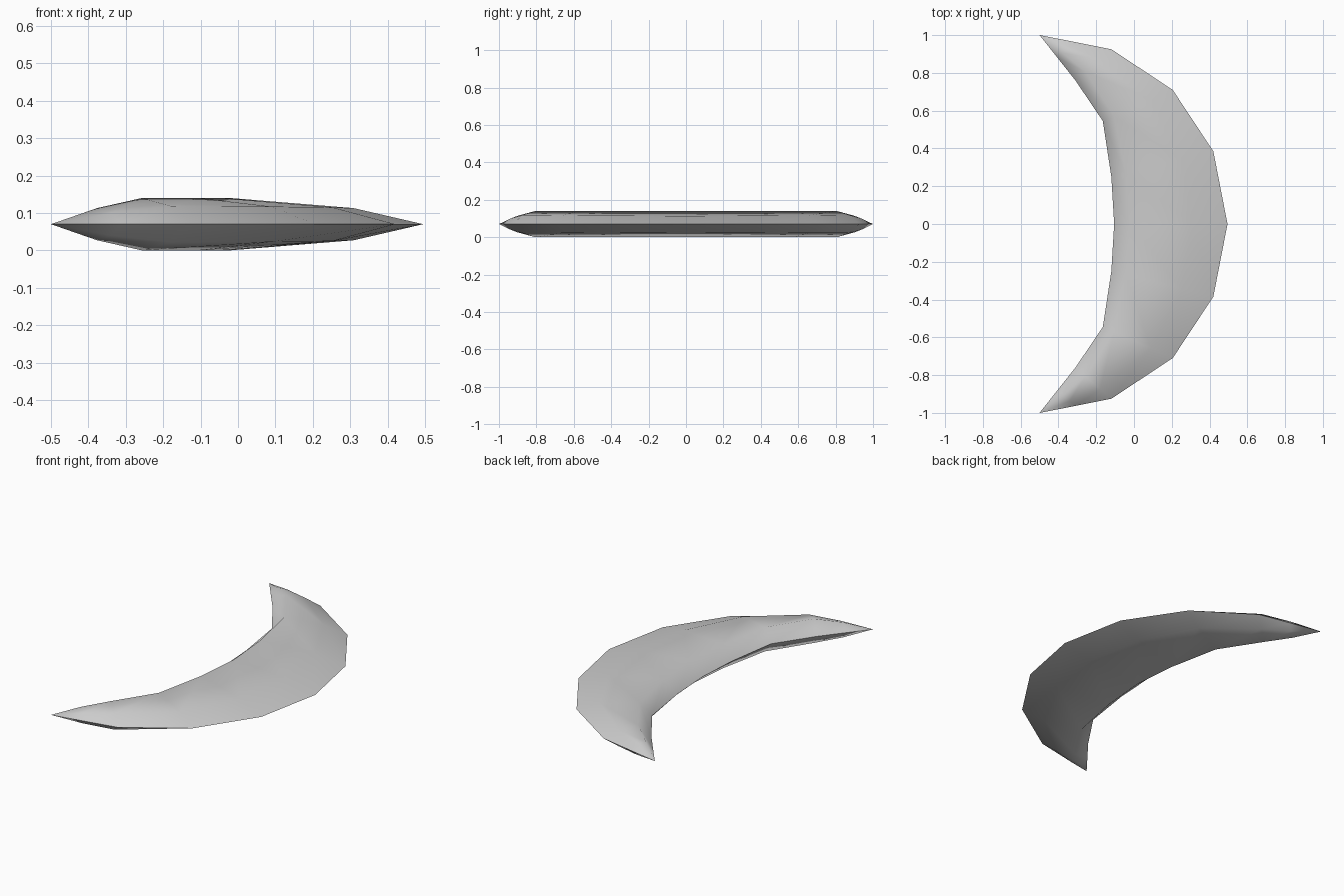
import bpy, bmesh, math
from mathutils import Vector

cube = bpy.data.objects.get("Cube")
if cube:
    bpy.data.objects.remove(cube)

MID = 0.07      # height of the sharp rim
TIP = Vector((-0.5, 1.0, MID))

# Half of the crescent: outer rim, inner rim, ridge share, ridge rise, shoulder rise
SECTIONS = [
    ((-0.31, 0.963), (-0.405, 0.88), 0.30, 0.043, 0.03),
    ((-0.12, 0.925), (-0.31, 0.76), 0.28, 0.07, 0.048),
    ((0.205, 0.71), (-0.165, 0.545), 0.16, 0.07, 0.047),
    ((0.42, 0.385), (-0.12, 0.25), 0.14, 0.07, 0.045),
    ((0.495, 0.0), (-0.105, 0.0), 0.14, 0.07, 0.043),
]
SHOULDER = 0.69


def loop_points(section, side):
    """Closed lens-shaped cross-section; side mirrors it in y."""
    outer, inner, ridge, rise, shoulder = section
    a = Vector((inner[0], inner[1] * side, MID))
    b = Vector((outer[0], outer[1] * side, MID))
    up = Vector((0, 0, 1))
    r, s = a.lerp(b, ridge), a.lerp(b, SHOULDER)
    return [a, r + up * rise, s + up * shoulder, b,
            s - up * shoulder, r - up * rise]


# Crescent body: loft the sections from one tip to the other
bm = bmesh.new()
loops = [loop_points(s, 1) for s in SECTIONS]
loops += [loop_points(s, -1) for s in reversed(SECTIONS[:-1])]
rings = [[bm.verts.new(p) for p in loop] for loop in loops]
for ring, following in zip(rings, rings[1:]):
    for i in range(len(ring)):
        j = (i + 1) % len(ring)
        bm.faces.new((ring[i], ring[j], following[j], following[i]))

# Pointed tips
for ring, side in ((rings[0], 1), (rings[-1], -1)):
    tip = bm.verts.new((TIP.x, TIP.y * side, TIP.z))
    for i in range(len(ring)):
        bm.faces.new((tip, ring[i], ring[(i + 1) % len(ring)]))
bmesh.ops.recalc_face_normals(bm, faces=bm.faces)

mesh = bpy.data.meshes.new("crescent_body")
bm.to_mesh(mesh)
bm.free()
body = bpy.data.objects.new("crescent_body", mesh)
bpy.context.collection.objects.link(body)

# Plain light grey
grey = bpy.data.materials.new("light_grey")
grey.use_nodes = True
colour = (0.6, 0.6, 0.6, 1)
grey.diffuse_color = colour
grey.node_tree.nodes["Principled BSDF"].inputs["Base Color"].default_value = colour
mesh.materials.append(grey)

# Smooth surface with a crisp rim
bpy.ops.object.select_all(action="DESELECT")
body.select_set(True)
bpy.context.view_layer.objects.active = body
bpy.ops.object.shade_smooth_by_angle(angle=math.radians(75))
